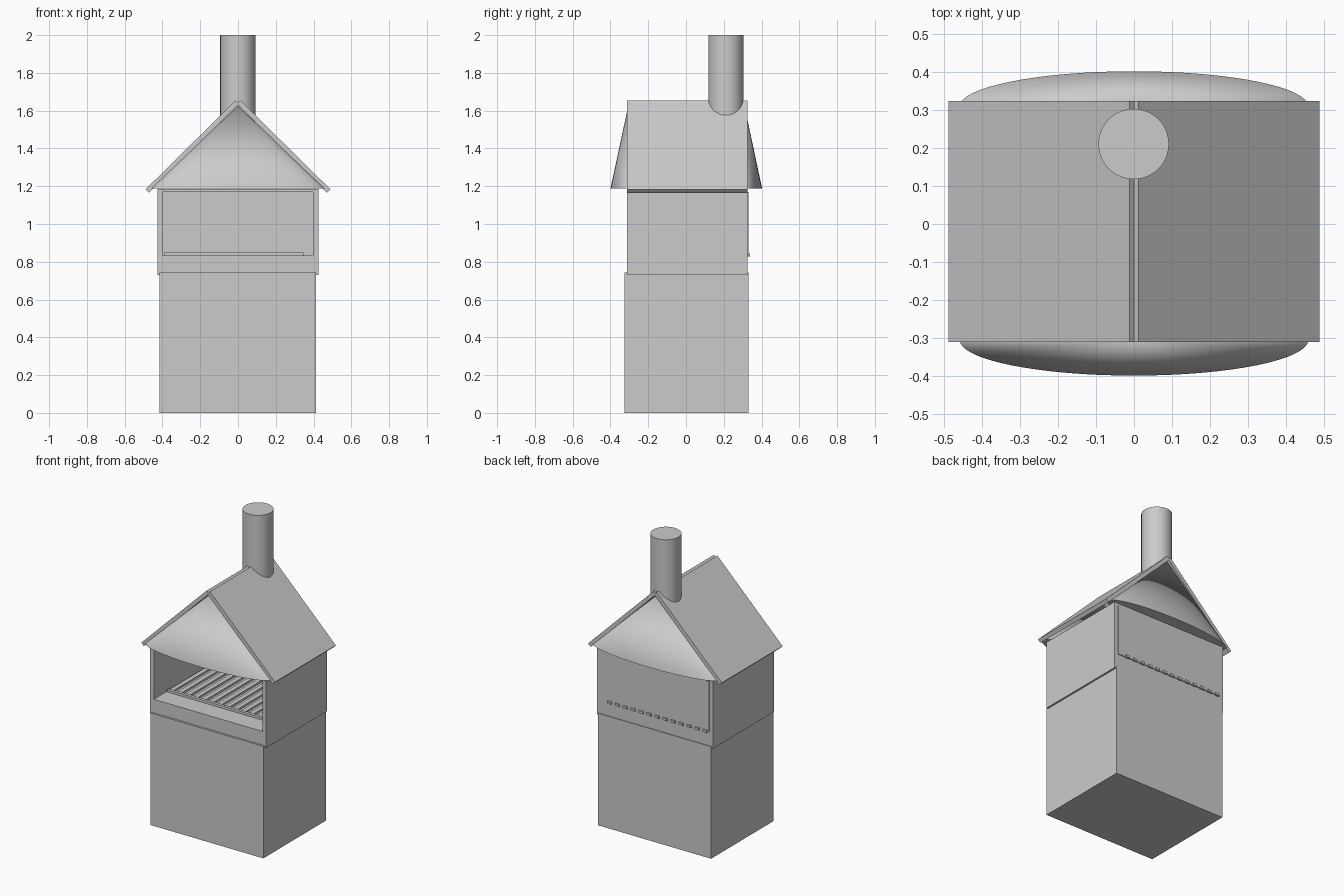
import bpy, bmesh, math

if "Cube" in bpy.data.objects:
    bpy.data.objects.remove(bpy.data.objects["Cube"])


def finish(name, bm, smooth=False):
    bmesh.ops.recalc_face_normals(bm, faces=bm.faces)
    mesh = bpy.data.meshes.new(name)
    bm.to_mesh(mesh)
    bm.free()
    ob = bpy.data.objects.new(name, mesh)
    bpy.context.collection.objects.link(ob)
    if smooth:
        bpy.ops.object.select_all(action='DESELECT')
        ob.select_set(True)
        bpy.context.view_layer.objects.active = ob
        bpy.ops.object.shade_smooth_by_angle(angle=math.radians(35))
    return ob


def box(name, x, y, z):
    bm = bmesh.new()
    bmesh.ops.create_cube(bm, size=1)
    for v in bm.verts:
        v.co = [(r[0] + r[1]) / 2 + c * (r[1] - r[0]) for r, c in zip((x, y, z), v.co)]
    return finish(name, bm)


def cone(name, center, r_bottom, r_top, z0, z1, y_scale=1.0, segments=64):
    bm = bmesh.new()
    bmesh.ops.create_cone(bm, cap_ends=True, segments=segments,
                          radius1=r_bottom, radius2=r_top, depth=z1 - z0)
    for v in bm.verts:
        v.co = (v.co.x + center[0], v.co.y * y_scale + center[1], v.co.z + (z0 + z1) / 2)
    return finish(name, bm, True)


def extrude_y(name, profile, y0, y1):
    bm = bmesh.new()
    face = bm.faces.new([bm.verts.new((x, y0, z)) for x, z in profile])
    new = bmesh.ops.extrude_face_region(bm, geom=[face])['geom']
    for v in new:
        if isinstance(v, bmesh.types.BMVert):
            v.co.y = y1
    return finish(name, bm)


# Lower plinth
box("base", (-0.415, 0.413), (-0.325, 0.33), (0, 0.742))

# Fire chamber: hearth block, side walls, lintel slab, proud back panel
Y0, Y1 = -0.312, 0.325
box("hearth", (-0.425, 0.425), (Y0, Y1), (0.73, 0.832))
for side, s in (("left", -1), ("right", 1)):
    box("side_wall_" + side, sorted((s * 0.398, s * 0.425)), (Y0, Y1), (0.832, 1.185))
box("chamber_top", (-0.398, 0.398), (Y0, Y1), (1.17, 1.185))
box("back_panel", (-0.398, 0.398), (0.312, 0.33), (0.832, 1.17))

# Grill: front bar and rods that poke through the back panel
box("grill_front_bar", (-0.39, 0.347), (-0.185, -0.165), (0.834, 0.85))
for i in range(13):
    x = -0.372 + i * 0.0584
    box("grill_rod_%02d" % i, (x - 0.015, x + 0.015), (-0.166, 0.338), (0.829, 0.845))

# Roof slabs with square-cut ends meeting in a small notch at the ridge
for side, s in (("left", -1), ("right", 1)):
    pts = [(0.49, 1.183), (0.012, 1.655), (-0.006, 1.637), (0.472, 1.165)]
    extrude_y("roof_" + side, [(s * x, z) for x, z in pts], Y0, Y1)

# Bulging gable hoods, flattened cones half sunk into the gables
cone("hood_front", (0, -0.306), 0.46, 0, 1.187, 1.625, 0.094 / 0.46)
cone("hood_back", (0, 0.31), 0.46, 0, 1.187, 1.625, 0.093 / 0.46)

# Chimney pipe
cone("chimney", (-0.001, 0.211), 0.093, 0.093, 1.5, 2.0)
